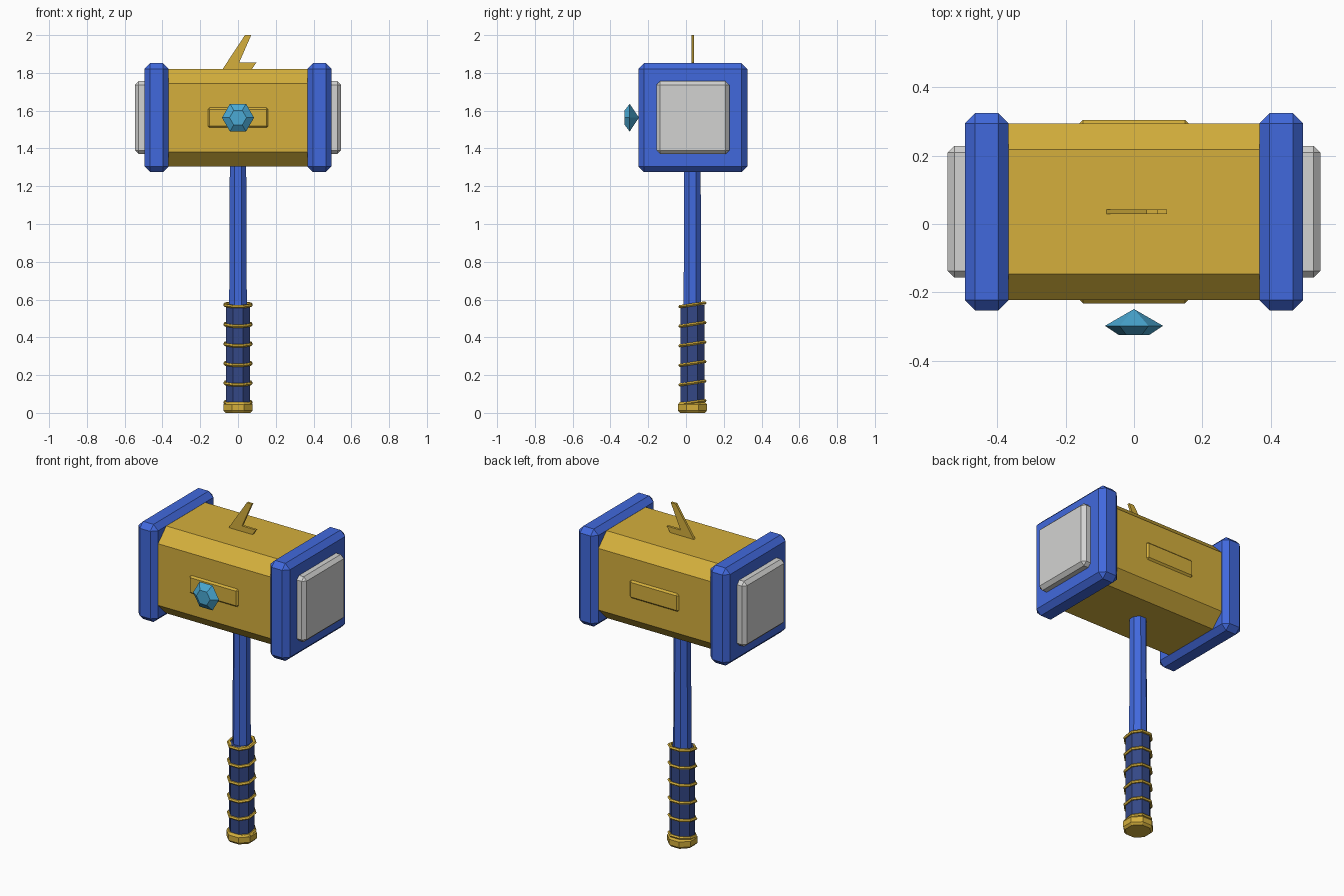
import bpy
import bmesh
from math import cos, sin, pi, atan
from mathutils import Matrix

if "Cube" in bpy.data.objects:
    bpy.data.objects.remove(bpy.data.objects["Cube"], do_unlink=True)

MID_Y, HEAD_Z = 0.036, 1.563


def material(name, rgb):
    m = bpy.data.materials.new(name)
    m.use_nodes = True
    m.diffuse_color = (*rgb, 1)
    m.node_tree.nodes["Principled BSDF"].inputs["Base Color"].default_value = (*rgb, 1)
    return m


GOLD = material("gold", (0.66, 0.43, 0.046))
BLUE = material("royal blue", (0.053, 0.141, 0.72))
NAVY = material("navy grip", (0.034, 0.064, 0.24))
SILVER = material("silver", (0.65, 0.65, 0.64))
AQUA = material("aqua gem", (0.069, 0.40, 0.66))


def finish(name, bm, mat):
    bmesh.ops.recalc_face_normals(bm, faces=bm.faces)
    mesh = bpy.data.meshes.new(name)
    bm.to_mesh(mesh)
    bm.free()
    mesh.materials.append(mat)
    ob = bpy.data.objects.new(name, mesh)
    bpy.context.collection.objects.link(ob)
    return ob


def box(name, size, centre, mat, bevel=0.0, along_x=False):
    """Box with chamfered edges; along_x chamfers only the long edges."""
    bm = bmesh.new()
    bmesh.ops.create_cube(bm, size=1)
    bmesh.ops.scale(bm, vec=size, verts=bm.verts)
    edges = [e for e in bm.edges
             if not along_x or abs(e.verts[0].co.x - e.verts[1].co.x) > 0.01]
    bmesh.ops.bevel(bm, geom=edges, offset=bevel, segments=1, profile=0.5,
                    affect='EDGES')
    bmesh.ops.translate(bm, vec=centre, verts=bm.verts)
    return finish(name, bm, mat)


def loft(name, profile, sides, mat, matrix, turn=0.0, closed=False):
    """Sweep (radius, height) pairs around the local z axis with flat sides."""
    bm = bmesh.new()
    rings = []
    for r, h in profile:
        if r == 0:
            rings.append([bm.verts.new((0, 0, h))] * sides)
        else:
            rings.append([bm.verts.new((r * cos(turn + 2 * pi * i / sides),
                                        r * sin(turn + 2 * pi * i / sides), h))
                          for i in range(sides)])
    pairs = list(zip(rings, rings[1:]))
    if closed:
        pairs.append((rings[-1], rings[0]))
    for a, b in pairs:
        for i in range(sides):
            j = (i + 1) % sides
            bm.faces.new(list(dict.fromkeys((a[i], a[j], b[j], b[i]))))
    if not closed:
        for ring in (rings[0], rings[-1]):
            if len(set(ring)) > 2:
                bm.faces.new(ring)
    bm.transform(matrix)
    return finish(name, bm, mat)


# Hammer head
box("head_body", (0.78, 0.516, 0.516), (0, MID_Y, HEAD_Z), GOLD, 0.076, along_x=True)
box("side_plaque", (0.32, 0.536, 0.106), (0, MID_Y, HEAD_Z), GOLD, 0.01)
for side, s in (("left", 1), ("right", -1)):
    box(side + "_cap", (0.128, 0.577, 0.577), (s * 0.431, MID_Y, HEAD_Z), BLUE, 0.03)
    box(side + "_striking_plate", (0.1, 0.386, 0.386),
        (s * 0.4955, MID_Y, HEAD_Z), SILVER, 0.02)

# Six-sided gem in front of the head
loft("gem", [(0.045, 0.3245), (0.085, 0.298), (0, 0.249)], 6, AQUA,
     Matrix.Translation((0, 0, HEAD_Z)) @ Matrix.Rotation(pi / 2, 4, 'X'))

# Thin crest on top
bm = bmesh.new()
outline = [(-0.085, 1.815), (0.07, 1.815), (0.097, 1.854),
           (0.006, 1.854), (0.07, 2.0), (0.037, 2.0)]
crest = bm.faces.new([bm.verts.new((x, MID_Y - 0.007, z)) for x, z in outline])
new = bmesh.ops.extrude_face_region(bm, geom=[crest])["geom"]
bmesh.ops.translate(bm, vec=(0, 0.014, 0),
                    verts=[v for v in new if isinstance(v, bmesh.types.BMVert)])
finish("crest", bm, GOLD)

# Octagonal handle; radii are widened so the flats land on the given widths
FLAT = 1 / cos(pi / 8)


def octagon(name, profile, mat, matrix, closed=False):
    return loft(name, [(r * FLAT, h) for r, h in profile], 8, mat, matrix,
                pi / 8, closed)


base = Matrix.Translation((0, MID_Y - 0.002, 0))
octagon("shaft", [(0.047, 0.5), (0.043, 1.4)], BLUE, base)
octagon("grip", [(0.064, 0.03), (0.064, 0.572)], NAVY, base)
octagon("pommel", [(0.066, 0), (0.077, 0.013), (0.077, 0.045), (0.066, 0.058)],
        GOLD, base)

# Tilted wire bands around the grip, low at the front
for i in range(6):
    tilt = base @ Matrix.Translation((0, 0, 0.055 + 0.1035 * i)) \
        @ Matrix.Rotation(atan(0.15), 4, 'X')
    octagon("grip_band_%d" % (i + 1),
            [(0.058, -0.008), (0.07, -0.008), (0.076, 0), (0.07, 0.008), (0.058, 0.008)],
            GOLD, tilt, closed=True)
